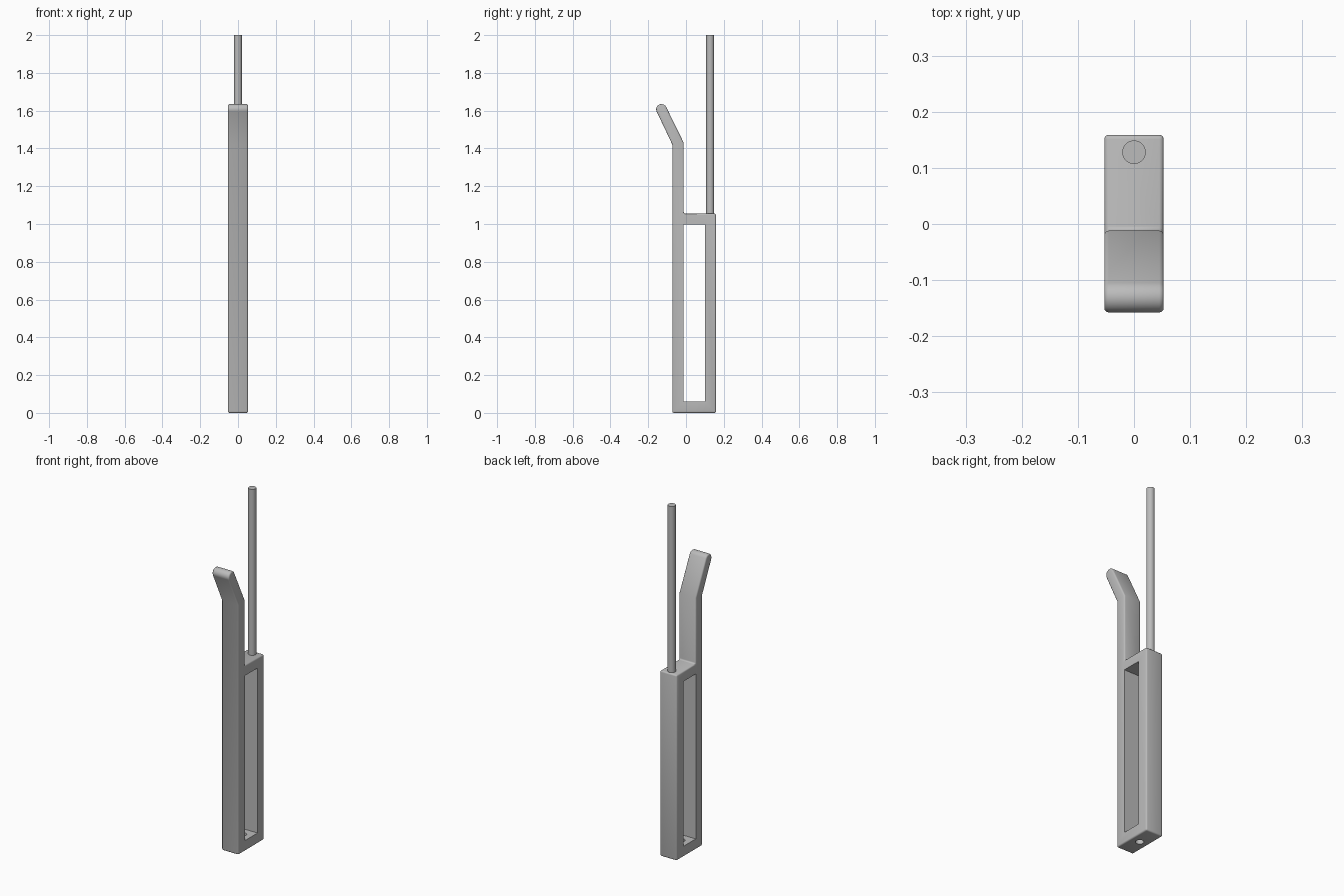
import bpy
import bmesh
from math import cos, sin, pi, radians
from mathutils import Matrix

cube = bpy.data.objects.get("Cube")
if cube:
    bpy.data.objects.remove(cube, do_unlink=True)

grey = bpy.data.materials.new("plain grey")
grey.use_nodes = True
colour = (0.5, 0.5, 0.5, 1)
grey.diffuse_color = colour
grey.node_tree.nodes["Principled BSDF"].inputs["Base Color"].default_value = colour

HALF_WIDTH = 0.053
FRONT, BACK, LEVER_BACK = -0.072, 0.159, -0.012
RADIUS = 0.021


def make_object(name, bm):
    bmesh.ops.recalc_face_normals(bm, faces=bm.faces)
    mesh = bpy.data.meshes.new(name)
    bm.to_mesh(mesh)
    bm.free()
    mesh.materials.append(grey)
    obj = bpy.data.objects.new(name, mesh)
    bpy.context.collection.objects.link(obj)
    return obj


def extrude_profile(name, points, half):
    """Extrude a (y, z) outline along x."""
    bm = bmesh.new()
    face = bm.faces.new([bm.verts.new((-half, y, z)) for y, z in points])
    result = bmesh.ops.extrude_face_region(bm, geom=[face])
    moved = [v for v in result["geom"] if isinstance(v, bmesh.types.BMVert)]
    bmesh.ops.translate(bm, verts=moved, vec=(2 * half, 0, 0))
    return make_object(name, bm)


def cylinder(name, y, bottom, top):
    bm = bmesh.new()
    bmesh.ops.create_cone(bm, cap_ends=True, segments=32, radius1=RADIUS, radius2=RADIUS,
                          depth=top - bottom, matrix=Matrix.Translation((0, y, (top + bottom) / 2)))
    return make_object(name, bm)


def activate(obj):
    bpy.ops.object.select_all(action="DESELECT")
    obj.select_set(True)
    bpy.context.view_layer.objects.active = obj


# Frame outline with a bent lever that ends in a round tip
tilt = radians(25.8)
tip = [(-0.13 + 0.028 * cos(tilt + pi * i / 10), 1.607 + 0.028 * sin(tilt + pi * i / 10))
       for i in range(11)]
outline = [(FRONT, 0), (BACK, 0), (BACK, 1.055), (LEVER_BACK, 1.055),
           (LEVER_BACK, 1.43)] + tip + [(FRONT, 1.42)]
frame = extrude_profile("frame_with_lever", outline, HALF_WIDTH)

# Softened edges
bevel = frame.modifiers.new("soft edges", "BEVEL")
bevel.width = 0.008
bevel.segments = 3
bevel.limit_method = "ANGLE"
bevel.angle_limit = radians(35)

# Window through the sides and round hole through the base
window = extrude_profile("window_cutter", [(LEVER_BACK, 0.06), (0.1, 0.06), (0.1, 0.998),
                                           (LEVER_BACK, 0.998)], 0.1)
hole = cylinder("base_hole_cutter", (FRONT + BACK) / 2, -0.05, 0.1)
for cutter in (window, hole):
    cut = frame.modifiers.new(cutter.name, "BOOLEAN")
    cut.operation = "DIFFERENCE"
    cut.solver = "EXACT"
    cut.object = cutter
    cutter.hide_render = True

activate(frame)
for modifier in list(frame.modifiers):
    bpy.ops.object.modifier_apply(modifier=modifier.name)
for cutter in (window, hole):
    bpy.data.objects.remove(cutter, do_unlink=True)

# Upright rod on the back post
rod = cylinder("upright_rod", 0.128, 1.04, 2.0)

for part in (frame, rod):
    activate(part)
    bpy.ops.object.shade_smooth_by_angle(angle=radians(35))
